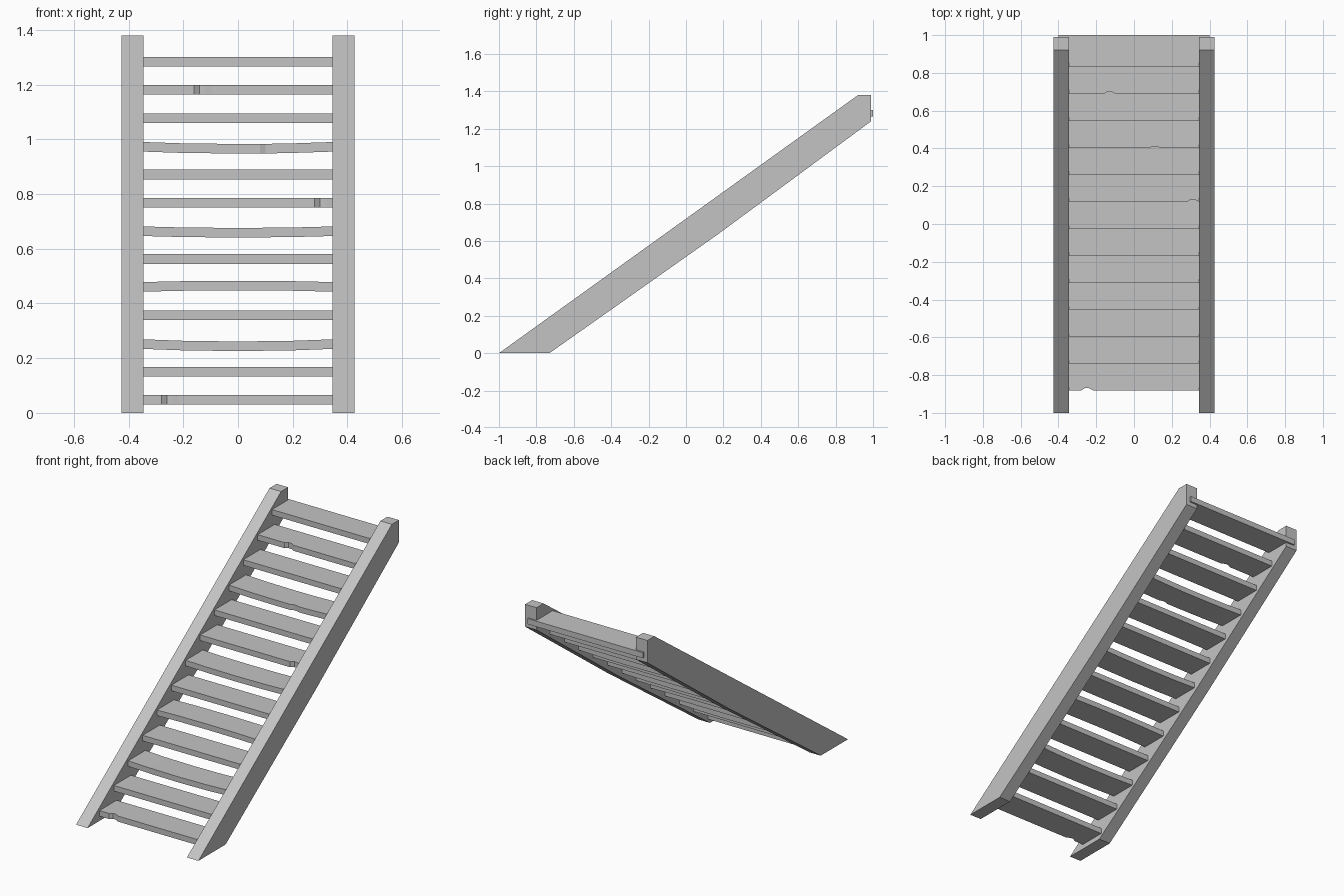
import bpy
import bmesh

default = bpy.data.objects.get("Cube")
if default:
    bpy.data.objects.remove(default, do_unlink=True)

# Single plain grey
grey = bpy.data.materials.new("plain grey")
grey.use_nodes = True
colour = (0.55, 0.55, 0.55, 1)
grey.diffuse_color = colour
grey.node_tree.nodes["Principled BSDF"].inputs["Base Color"].default_value = colour


def loft(name, sections):
    """Skin a row of equal-length closed sections and cap both ends."""
    bm = bmesh.new()
    rings = [[bm.verts.new(p) for p in section] for section in sections]
    count = len(rings[0])
    for a, b in zip(rings, rings[1:]):
        for i in range(count):
            j = (i + 1) % count
            bm.faces.new((a[i], a[j], b[j], b[i]))
    bm.faces.new(rings[0])
    bm.faces.new(rings[-1])
    bmesh.ops.recalc_face_normals(bm, faces=bm.faces)
    mesh = bpy.data.meshes.new(name)
    bm.to_mesh(mesh)
    bm.free()
    mesh.materials.append(grey)
    obj = bpy.data.objects.new(name, mesh)
    bpy.context.collection.objects.link(obj)
    return obj


# Sloping side boards, flat on the floor and cut square at the top
BOARD = [(-1, 0), (-0.73, 0), (0.17, 0.635), (0.99, 1.24), (0.99, 1.38), (0.92, 1.38)]
for side, sign in (("left", 1), ("right", -1)):
    loft(side + "_stringer",
         [[(sign * x, y, z) for y, z in BOARD] for x in (0.345, 0.425)])

# Treads: some sag or bow a little, some have a chipped front edge
TREADS = 13
HALF, DEPTH, THICK = 0.40, 0.17, 0.035
BOW = {2: -0.010, 4: 0.006, 6: -0.007, 9: -0.009}
CHIP = {0: -0.25, 7: 0.31, 9: 0.11, 11: -0.13}

for n in range(TREADS):
    front = -0.882 + 0.1427 * n
    top = 0.065 + 0.103 * n
    stations = {x: 0 for x in (-HALF, -0.2, 0, 0.2, HALF)}
    if n in CHIP:
        size = 0.008 if n == 9 else 0.014
        for offset, cut in ((-0.03, 0), (-0.01, size), (0.01, size), (0.035, 0)):
            stations[CHIP[n] + offset] = cut
    sections = []
    for x in sorted(stations):
        z = top + BOW.get(n, 0) * (1 - (x / HALF) ** 2)
        y = front + stations[x]
        back = front + DEPTH
        sections.append([(x, y, z - THICK), (x, back, z - THICK),
                         (x, back, z), (x, y, z)])
    loft(f"tread_{n + 1}", sections)
